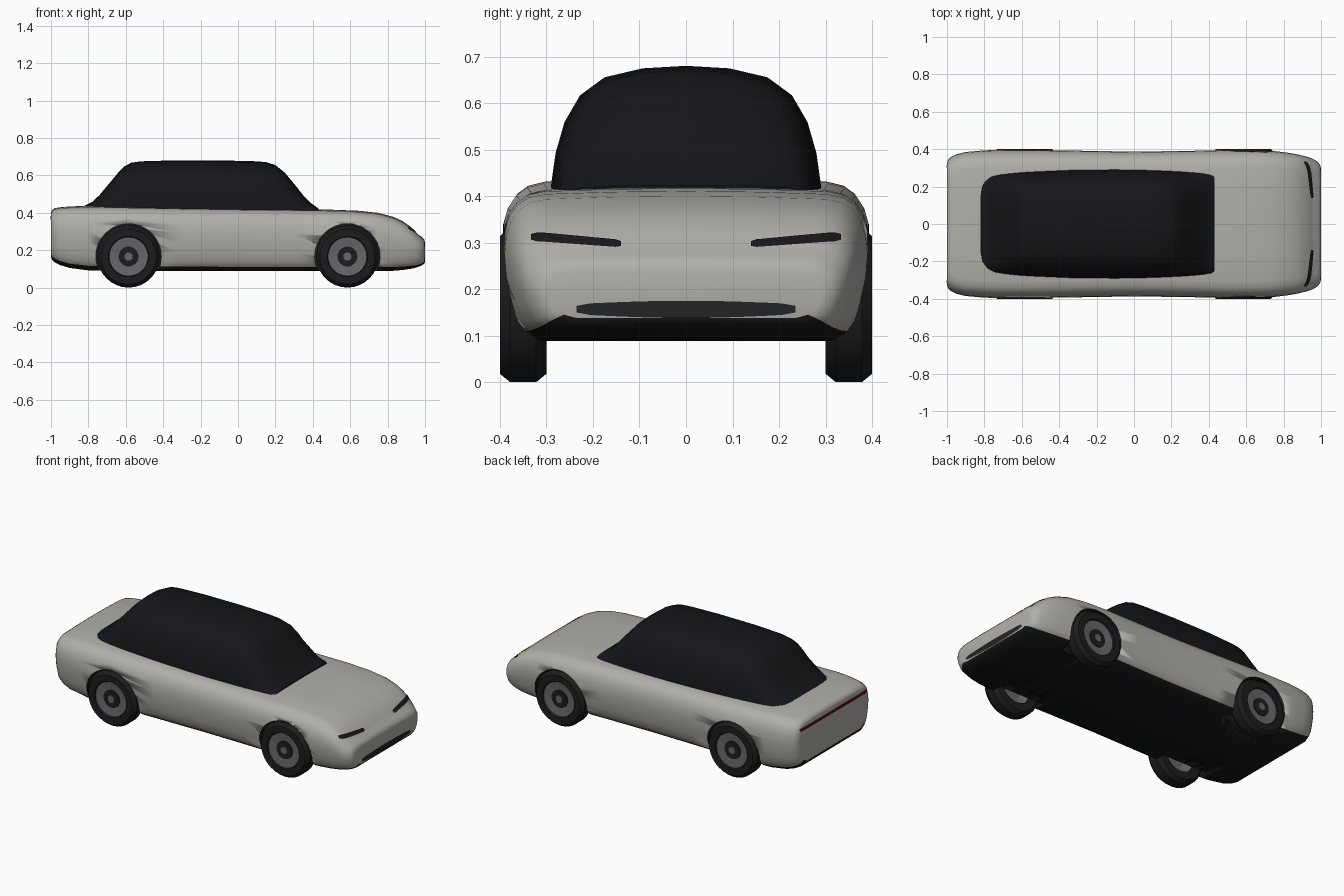
import bpy, bmesh, math
from mathutils import Vector

if "Cube" in bpy.data.objects:
    bpy.data.objects.remove(bpy.data.objects["Cube"])


def material(name, r, g, b):
    m = bpy.data.materials.new(name)
    m.diffuse_color = (r, g, b, 1)
    m.use_nodes = True
    m.node_tree.nodes["Principled BSDF"].inputs["Base Color"].default_value = m.diffuse_color
    return m


PAINT = material("paint", 0.44, 0.43, 0.40)
BLACK = material("black_trim", 0.008, 0.009, 0.010)
GLASS = material("dark_glass", 0.007, 0.008, 0.010)
RUBBER = material("rubber", 0.012, 0.012, 0.013)
GRILLE = material("grille_grey", 0.016, 0.017, 0.019)
ALLOY = material("alloy", 0.13, 0.135, 0.145)
RED = material("tail_red", 0.08, 0.004, 0.012)


def finish(name, bm, mats, angle=40):
    bmesh.ops.recalc_face_normals(bm, faces=bm.faces)
    me = bpy.data.meshes.new(name)
    bm.to_mesh(me)
    bm.free()
    for m in mats:
        me.materials.append(m)
    ob = bpy.data.objects.new(name, me)
    bpy.context.collection.objects.link(ob)
    bpy.ops.object.select_all(action='DESELECT')
    ob.select_set(True)
    bpy.context.view_layer.objects.active = ob
    bpy.ops.object.shade_smooth_by_angle(angle=math.radians(angle))
    return ob


def loft(name, stations, half, mats, dark_z=-1):
    """Skin mirrored cross-sections; stations are (x, half width, top, bottom)."""
    section = half + [(-y, z) for y, z in half[-2:0:-1]]
    n = len(section)
    bm = bmesh.new()
    rings = [[bm.verts.new((x, y * w, zb + z * (zt - zb))) for y, z in section]
             for x, w, zt, zb in stations]
    for a, b in zip(rings, rings[1:]):
        for i in range(n):
            j = (i + 1) % n
            f = bm.faces.new((a[i], a[j], b[j], b[i]))
            if max(section[i][1], section[j][1]) <= dark_z:
                f.material_index = 1
    bm.faces.new(rings[0])
    bm.faces.new(rings[-1])
    return finish(name, bm, mats)


def lathe(name, profile, x, side, mat, seg=32):
    """Spin a closed (radius, y) profile about the wheel axle."""
    bm = bmesh.new()
    rings = []
    for i in range(seg):
        t = math.tau * i / seg
        rings.append([bm.verts.new((x + r * math.cos(t), side * y,
                                    WHEEL_Z + r * math.sin(t))) for r, y in profile])
    k = len(profile)
    for i in range(seg):
        a, b = rings[i], rings[(i + 1) % seg]
        for j in range(k):
            bm.faces.new((a[j], a[(j + 1) % k], b[(j + 1) % k], b[j]))
    bmesh.ops.remove_doubles(bm, verts=bm.verts, dist=1e-5)
    return finish(name, bm, [mat], 30)


def patch(name, y0, y1, low, high, direction, mat, cols=16, rows=3):
    """Panel projected on the body end; low/high give z along u = 0..1."""
    bm = bmesh.new()
    grid = []
    for i in range(cols + 1):
        u = i / cols
        y = y0 + (y1 - y0) * u
        pinch = 0.35 if i in (0, cols) else 0
        lo, hi = low(u), high(u)
        mid = (lo + hi) / 2
        col = []
        for j in range(rows + 1):
            z = lo + (hi - lo) * j / rows
            z += (mid - z) * pinch
            hit, p, nor, _ = body.ray_cast(Vector((direction * 3, y, z)),
                                           Vector((-direction, 0, 0)))
            p = p + nor * 0.003 if hit else Vector((direction * 0.93, y, z))
            col.append(bm.verts.new(p))
        grid.append(col)
    for a, b in zip(grid, grid[1:]):
        for j in range(rows):
            bm.faces.new((a[j], a[j + 1], b[j + 1], b[j]))
    ob = finish(name, bm, [mat])
    if ob.data.polygons[0].normal.x * direction < 0:
        ob.data.flip_normals()


# Body shell with dark underside
WHEEL_Z = 0.166
body_half = [(0, 0), (0.80, 0), (0.89, 0.07), (0.935, 0.15), (0.965, 0.28), (0.99, 0.44),
             (1, 0.6), (0.99, 0.73), (0.965, 0.83), (0.92, 0.91), (0.86, 0.96),
             (0.77, 0.985), (0.4, 1), (0, 1.005)]
body_stations = [
    (-1.0, 0.325, 0.400, 0.165), (-0.995, 0.342, 0.413, 0.150), (-0.98, 0.358, 0.423, 0.135),
    (-0.95, 0.373, 0.428, 0.120), (-0.90, 0.385, 0.432, 0.105), (-0.80, 0.394, 0.436, 0.092),
    (-0.60, 0.397, 0.432, 0.088), (-0.30, 0.392, 0.426, 0.088), (0, 0.387, 0.421, 0.088),
    (0.30, 0.391, 0.418, 0.088), (0.50, 0.396, 0.415, 0.088), (0.65, 0.395, 0.409, 0.088),
    (0.75, 0.390, 0.398, 0.088), (0.83, 0.380, 0.377, 0.090), (0.88, 0.371, 0.354, 0.094),
    (0.92, 0.361, 0.326, 0.100), (0.95, 0.351, 0.297, 0.106), (0.965, 0.344, 0.281, 0.111),
    (0.985, 0.330, 0.269, 0.120), (0.996, 0.313, 0.255, 0.129), (1.0, 0.295, 0.242, 0.138)]
body = loft("body", body_stations, body_half, [PAINT, BLACK], 0.08)

# Wheel arches
for x in (-0.585, 0.585):
    for side in (-1, 1):
        cutter = lathe("arch_cutter", [(0, 0.26), (0.175, 0.26), (0.175, 0.5), (0, 0.5)],
                       x, side, BLACK, 48)
        cutter.hide_render = True
        bpy.context.view_layer.objects.active = body
        mod = body.modifiers.new("arch", 'BOOLEAN')
        mod.operation, mod.solver, mod.object = 'DIFFERENCE', 'EXACT', cutter
        mod.material_mode = 'TRANSFER'
        bpy.ops.object.modifier_move_to_index(modifier=mod.name, index=0)
        bpy.ops.object.modifier_apply(modifier=mod.name)
        bpy.data.objects.remove(cutter)
bpy.context.view_layer.update()

# Glasshouse
cabin_half = [(0, 0), (1, 0), (0.99, 0.1), (0.96, 0.32), (0.895, 0.56), (0.78, 0.77),
              (0.6, 0.91), (0.32, 0.98), (0, 1)]
cabin_top = [(-0.82, 0.438), (-0.78, 0.458), (-0.74, 0.495), (-0.69, 0.555), (-0.64, 0.615),
             (-0.605, 0.65), (-0.57, 0.668), (-0.52, 0.675), (-0.35, 0.68), (-0.1, 0.68),
             (0.08, 0.676), (0.15, 0.671), (0.20, 0.655), (0.25, 0.615), (0.30, 0.555),
             (0.35, 0.492), (0.39, 0.452), (0.43, 0.423)]
loft("cabin", [(x, 0.292 - 0.07 * (x + 0.15) ** 2, z, 0.405) for x, z in cabin_top],
     cabin_half, [GLASS])

# Wheels: tyre, alloy disc, hub ring and cap
parts = [
    ("tyre", [(0.10, 0.302), (0.148, 0.30), (0.166, 0.322), (0.166, 0.378), (0.148, 0.40),
              (0.108, 0.40), (0.10, 0.385)], RUBBER),
    ("rim", [(0, 0.345), (0.06, 0.345), (0.104, 0.315), (0.108, 0.392), (0.098, 0.392),
             (0.05, 0.382), (0, 0.382)], ALLOY),
    ("hub", [(0, 0.36), (0.053, 0.36), (0.053, 0.388), (0, 0.388)], RUBBER),
    ("hub_cap", [(0, 0.37), (0.022, 0.37), (0.022, 0.392), (0, 0.392)], ALLOY)]
for x, end in ((0.585, "front"), (-0.585, "rear")):
    for side, lr in ((-1, "right"), (1, "left")):
        for part, profile, mat in parts:
            lathe(f"{end}_{lr}_{part}", profile, x, side, mat)

# Headlights, grille, tail light
for s in (-1, 1):
    patch("headlight", s * 0.14, s * 0.332, lambda u: 0.288 + 0.014 * u,
          lambda u: 0.304 + 0.018 * min(u, 0.85), 1, BLACK)
patch("grille", -0.235, 0.235, lambda u: 0.146 - 0.008 * math.sin(math.pi * u),
      lambda u: 0.168 + 0.007 * math.sin(math.pi * u), 1, GRILLE)
patch("tail_light", -0.325, 0.325, lambda u: 0.362, lambda u: 0.382, -1, RED, 24)
